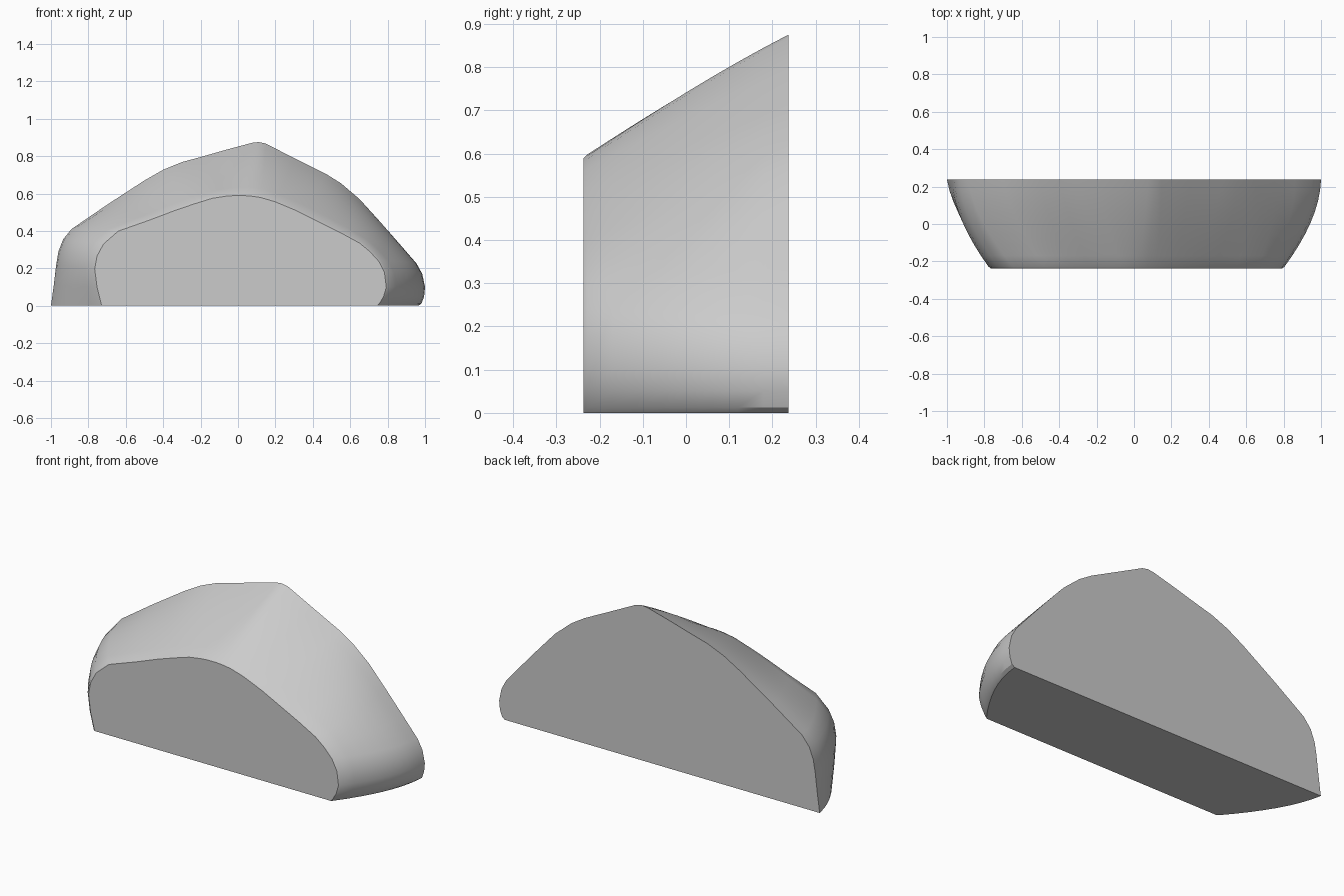
import bpy, bmesh, math

# Matching outline points: (back x, back z, front x, front z), left foot over the crown to right foot
PAIRS = [
    (-1.00, 0.00, -0.74, 0.00), (-0.985, 0.11, -0.765, 0.10), (-0.972, 0.22, -0.778, 0.20),
    (-0.96, 0.29, -0.765, 0.27), (-0.935, 0.355, -0.73, 0.335), (-0.89, 0.41, -0.65, 0.405),
    (-0.70, 0.54, -0.48, 0.465), (-0.50, 0.67, -0.34, 0.518), (-0.40, 0.727, -0.24, 0.552),
    (-0.30, 0.768, -0.14, 0.583), (-0.20, 0.795, -0.07, 0.594), (-0.06, 0.835, -0.02, 0.598),
    (0.075, 0.871, 0.03, 0.598), (0.11, 0.875, 0.07, 0.595), (0.145, 0.868, 0.12, 0.588),
    (0.30, 0.79, 0.20, 0.565), (0.47, 0.705, 0.32, 0.515), (0.55, 0.655, 0.43, 0.46),
    (0.65, 0.57, 0.55, 0.40), (0.75, 0.46, 0.66, 0.34), (0.86, 0.335, 0.715, 0.295),
    (0.955, 0.225, 0.765, 0.24), (0.985, 0.17, 0.795, 0.18), (1.00, 0.10, 0.805, 0.10),
    (0.995, 0.05, 0.79, 0.05), (0.982, 0.013, 0.768, 0.012), (0.965, 0.00, 0.755, 0.00),
]
Y_BACK, Y_FRONT, Y_RIM = 0.237, -0.237, -0.228
STEPS = 8


def section(t):
    """Outline between back (t=0) and front rim (t=1), bulged outward midway."""
    bow = 4 * t * (1 - t)
    y = Y_BACK + (Y_RIM - Y_BACK) * t
    ring = []
    for xb, zb, xf, zf in PAIRS:
        x = xb + (xf - xb) * t
        z = zb + (zf - zb) * t
        ring.append((x * (1 + 0.045 * bow), y, z * (1 + 0.012 * bow)))
    return ring


rings = [section(i / STEPS) for i in range(STEPS + 1)]
# Slightly smaller outline gives the softened front rim
rings.append([(x * 0.985, Y_FRONT, z * 0.985) for x, _, z in rings[-1]])

# Solid wedge: lofted shell, flat underside, flat front and back
bm = bmesh.new()
loft = [[bm.verts.new(p) for p in ring] for ring in rings]
n = len(PAIRS)
for a, b in zip(loft, loft[1:]):
    for i in range(n):
        j = (i + 1) % n
        bm.faces.new((a[i], a[j], b[j], b[i]))
bm.faces.new(loft[0])
bm.faces.new(loft[-1])
bmesh.ops.recalc_face_normals(bm, faces=bm.faces[:])

mesh = bpy.data.meshes.new("wedge_body")
bm.to_mesh(mesh)
bm.free()
body = bpy.data.objects.new("wedge_body", mesh)
bpy.context.collection.objects.link(body)
bpy.context.view_layer.objects.active = body
body.select_set(True)
bpy.ops.object.shade_smooth_by_angle(angle=math.radians(28))
